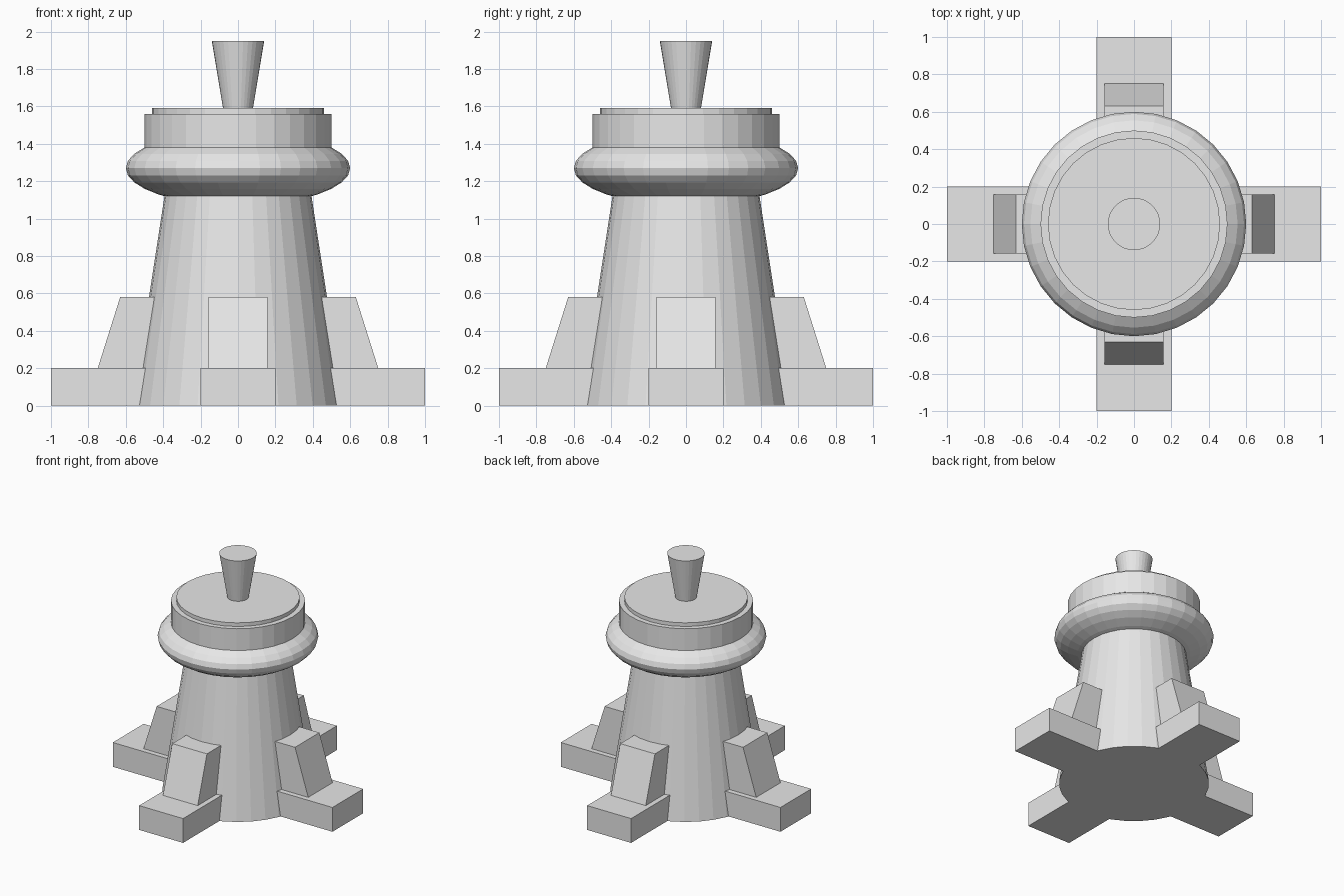
import bpy
import bmesh
from math import pi
from mathutils import Matrix

SEGMENTS = 32

cube = bpy.data.objects.get("Cube")
if cube:
    bpy.data.objects.remove(cube, do_unlink=True)

grey = bpy.data.materials.new("plain_grey")
grey.use_nodes = True
grey.diffuse_color = (0.8, 0.8, 0.8, 1)
grey.node_tree.nodes["Principled BSDF"].inputs["Base Color"].default_value = (0.8, 0.8, 0.8, 1)


def add_object(name, bm):
    bmesh.ops.recalc_face_normals(bm, faces=bm.faces)
    mesh = bpy.data.meshes.new(name)
    bm.to_mesh(mesh)
    bm.free()
    mesh.materials.append(grey)
    obj = bpy.data.objects.new(name, mesh)
    bpy.context.collection.objects.link(obj)
    return obj


def round_part(name, r_bottom, r_top, z0, z1):
    bm = bmesh.new()
    bmesh.ops.create_cone(bm, cap_ends=True, segments=SEGMENTS,
                          radius1=r_bottom, radius2=r_top, depth=z1 - z0,
                          matrix=Matrix.Translation((0, 0, (z0 + z1) / 2)))
    return add_object(name, bm)


def radial_block(name, profile, half_width, turn):
    """Extrude an (outward, up) profile across its width, then turn it about z."""
    bm = bmesh.new()
    face = bm.faces.new([bm.verts.new((x, -half_width, z)) for x, z in profile])
    result = bmesh.ops.extrude_face_region(bm, geom=[face])
    moved = [v for v in result["geom"] if isinstance(v, bmesh.types.BMVert)]
    bmesh.ops.translate(bm, verts=moved, vec=(0, 2 * half_width, 0))
    bmesh.ops.rotate(bm, verts=bm.verts, matrix=Matrix.Rotation(turn, 3, 'Z'))
    return add_object(name, bm)


# Tapered body
round_part("body", 0.565, 0.37, 0, 1.27)

# Flattened round collar
bm = bmesh.new()
bmesh.ops.create_uvsphere(bm, u_segments=SEGMENTS, v_segments=16, radius=0.6)
bmesh.ops.scale(bm, verts=bm.verts, vec=(1, 1, 1 / 3))
bmesh.ops.translate(bm, verts=bm.verts, vec=(0, 0, 1.27))
add_object("collar", bm)

# Head, lid and flared knob
round_part("head", 0.5, 0.5, 1.3, 1.56)
round_part("lid", 0.46, 0.46, 1.54, 1.59)
round_part("knob", 0.08, 0.14, 1.59, 1.95)

# Four feet with sloped buttresses
FOOT = [(0.3, 0), (1, 0), (1, 0.2), (0.3, 0.2)]
BUTTRESS = [(0.35, 0.2), (0.75, 0.2), (0.63, 0.58), (0.35, 0.58)]
for i, side in enumerate(("left", "back", "right", "front")):
    radial_block(side + "_foot", FOOT, 0.2, i * pi / 2)
    radial_block(side + "_buttress", BUTTRESS, 0.158, i * pi / 2)
